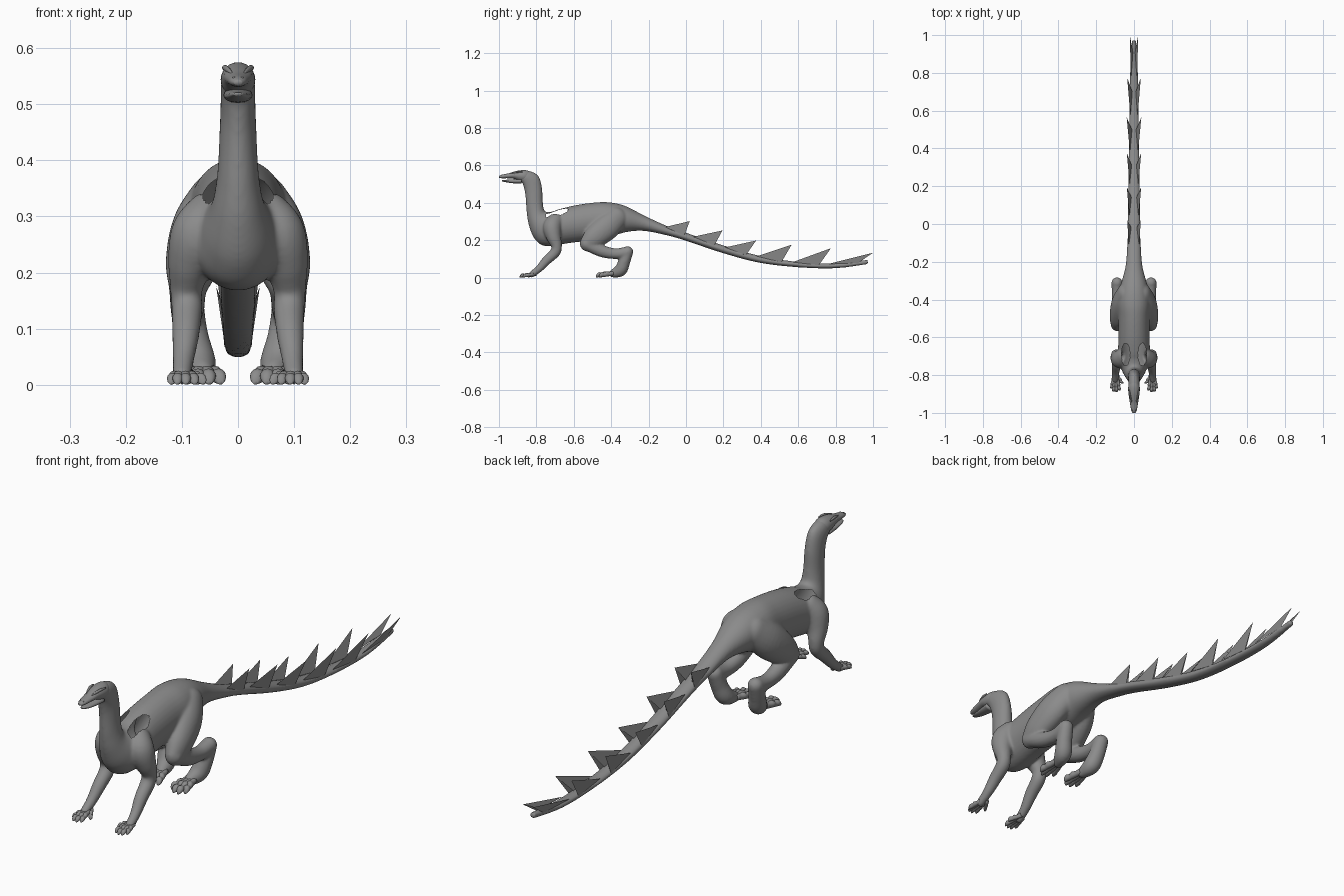
import bpy, bmesh, math
from mathutils import Matrix

if "Cube" in bpy.data.objects:
    bpy.data.objects.remove(bpy.data.objects["Cube"])

grey = bpy.data.materials.new("dark_grey")
grey.diffuse_color = (.26, .26, .26, 1)
grey.use_nodes = True
grey.node_tree.nodes["Principled BSDF"].inputs["Base Color"].default_value = grey.diffuse_color


def catmull(pts, steps):
    """Smooth interpolation through tuples of any length."""
    out = []
    n = len(pts)
    for i in range(n - 1):
        a, b, c, d = pts[max(i - 1, 0)], pts[i], pts[i + 1], pts[min(i + 2, n - 1)]
        for k in range(steps):
            t = k / steps
            out.append(tuple(
                0.5 * (2 * q + (r - p) * t + (2 * p - 5 * q + 4 * r - s) * t * t
                       + (3 * q - p - 3 * r + s) * t ** 3)
                for p, q, r, s in zip(a, b, c, d)))
    out.append(tuple(pts[-1]))
    return out


def loft(bm, rings, steps=4, sides=24):
    """Rings: top y, top z, bottom y, bottom z, half width, centre x."""
    rows = []
    for ty, tz, by, bz, hw, cx in catmull(rings, steps):
        row = []
        for k in range(sides):
            a = 2 * math.pi * k / sides
            u = math.sin(a)
            row.append(bm.verts.new((cx + hw * math.cos(a),
                                     (ty + by) / 2 + u * (ty - by) / 2,
                                     (tz + bz) / 2 + u * (tz - bz) / 2)))
        rows.append(row)
    faces = [bm.faces.new(rows[0]), bm.faces.new(rows[-1][::-1])]
    for r0, r1 in zip(rows, rows[1:]):
        for k in range(sides):
            j = (k + 1) % sides
            faces.append(bm.faces.new((r0[k], r1[k], r1[j], r0[j])))
    bmesh.ops.recalc_face_normals(bm, faces=faces)


def ball(bm, p, r, sub=3):
    m = Matrix.Translation(p) @ Matrix.Diagonal((*r, 1))
    bmesh.ops.create_icosphere(bm, subdivisions=sub, radius=1, matrix=m)


def limb(bm, pts, fx=1.0):
    """Mirrored pair of limbs swept from balls: x, y, z, radius."""
    for x, y, z, r in catmull(pts, 6):
        for s in (-1, 1):
            ball(bm, (s * x, y, z), (r * fx, r, r))


def finish(bm, name, smooth=True, mirror=False):
    me = bpy.data.meshes.new(name)
    bm.to_mesh(me)
    bm.free()
    me.materials.append(grey)
    ob = bpy.data.objects.new(name, me)
    bpy.context.collection.objects.link(ob)
    for p in me.polygons:
        p.use_smooth = smooth
    if mirror:
        ob.modifiers.new("Mirror", 'MIRROR').use_mirror_merge = False
    return ob


# Neck, torso and tail
spine = [
    (-.89, .565, -.885, .515, .026), (-.84, .57, -.872, .50, .03),
    (-.79, .545, -.862, .46, .031), (-.77, .48, -.857, .42, .033),
    (-.765, .40, -.852, .35, .037), (-.755, .355, -.84, .28, .047),
    (-.72, .352, -.81, .208, .066), (-.68, .365, -.75, .168, .084),
    (-.60, .385, -.62, .185, .083), (-.50, .40, -.50, .20, .083),
    (-.42, .403, -.40, .22, .086), (-.33, .385, -.32, .243, .071),
    (-.22, .33, -.23, .25, .045), (-.10, .275, -.12, .23, .036),
    (0, .24, -.01, .20, .033), (.2, .172, .19, .133, .031),
    (.4, .115, .39, .08, .028), (.6, .084, .6, .055, .025),
    (.8, .077, .8, .05, .021), (.97, .096, .975, .072, .012)]
bm = bmesh.new()
loft(bm, [r + (0,) for r in spine], 5, 32)

# Front legs
limb(bm, [(.052, -.70, .30, .044), (.07, -.715, .268, .05), (.085, -.708, .22, .04),
          (.092, -.692, .17, .029), (.091, -.70, .135, .028), (.093, -.745, .092, .025),
          (.097, -.785, .048, .02), (.10, -.825, .017, .017)])
# Hind legs: thigh, shin, ankle and foot
limb(bm, [(.045, -.375, .315, .062), (.067, -.425, .268, .07),
          (.083, -.485, .218, .061), (.09, -.525, .182, .043)], .76)
limb(bm, [(.09, -.53, .18, .036), (.09, -.45, .142, .033),
          (.09, -.38, .128, .029), (.09, -.316, .134, .032)], .95)
limb(bm, [(.09, -.312, .138, .03), (.084, -.33, .085, .032),
          (.073, -.35, .04, .034), (.063, -.39, .022, .022)])

body = finish(bm, "body_and_legs")
bpy.context.view_layer.objects.active = body
body.select_set(True)
rm = body.modifiers.new("Merge", 'REMESH')
rm.mode = 'VOXEL'
rm.voxel_size = .005
rm.use_smooth_shade = True
sm = body.modifiers.new("Soften", 'SMOOTH')
sm.factor = .5
sm.iterations = 10
for name in ("Merge", "Soften"):
    bpy.ops.object.modifier_apply(modifier=name)

# Openings on the shoulders
bm = bmesh.new()
bm.from_mesh(body.data)
hole = []
for f in bm.faces:
    c = f.calc_center_median()
    d = ((abs(c.x) - .044) / .022) ** 2 + ((c.y + .69) / .06) ** 2
    if d < 1 and c.z > .28 and f.normal.z > 0:
        hole.append(f)
bmesh.ops.delete(bm, geom=hole, context='FACES')
bm.to_mesh(body.data)
bm.free()
for p in body.data.polygons:
    p.use_smooth = True
if not body.data.materials:
    body.data.materials.append(grey)

# Skull with upper jaw
bm = bmesh.new()
loft(bm, [(-1.0, .543, -1.0, .534, .007, 0), (-.985, .55, -.985, .531, .015, 0),
          (-.95, .557, -.95, .531, .021, 0), (-.92, .566, -.92, .528, .026, 0),
          (-.89, .573, -.89, .516, .03, 0), (-.855, .574, -.865, .51, .03, 0),
          (-.825, .562, -.845, .50, .02, 0)])
finish(bm, "skull")

# Lower jaw
bm = bmesh.new()
loft(bm, [(-.985, .521, -.985, .515, .008, 0), (-.96, .523, -.96, .509, .016, 0),
          (-.92, .526, -.92, .504, .022, 0), (-.88, .53, -.88, .502, .026, 0)])
finish(bm, "lower_jaw")

# Eyes, slanted brows and nostrils
bm = bmesh.new()
ball(bm, (.0215, -.918, .552), (.004, .007, .004), 2)
loft(bm, [(-.945, .557, -.945, .553, .002, .011), (-.925, .565, -.925, .556, .004, .017),
          (-.90, .57, -.90, .56, .005, .023), (-.875, .567, -.875, .561, .002, .026)], 3, 10)
ball(bm, (.007, -.984, .547), (.003, .006, .003), 2)
finish(bm, "eyes_and_brows", mirror=True)


def digits(name, roots, tips, zr, rad):
    """A fan of knuckled toes with tapered claws."""
    bm = bmesh.new()
    for (x0, y0), (x1, y1) in zip(roots, tips):
        rings = []
        for t, k in ((0, 1), (.3, .85), (.5, 1.05), (.65, .8), (.82, 1), (.95, .7), (1, .3)):
            x, y, r = x0 + (x1 - x0) * t, y0 + (y1 - y0) * t, rad * k
            z = r + zr * (1 - t)
            rings.append((y, z + r, y, z - r, r, x))
        loft(bm, rings, 2, 12)
    finish(bm, name, mirror=True)


# Fingers and toes
digits("front_fingers",
       [(.088, -.815), (.095, -.82), (.104, -.82), (.108, -.815), (.088, -.80)],
       [(.077, -.882), (.093, -.89), (.108, -.888), (.119, -.872), (.062, -.845)], .009, .0098)
digits("hind_toes",
       [(.052, -.385), (.06, -.39), (.068, -.39), (.076, -.385)],
       [(.031, -.462), (.051, -.482), (.072, -.482), (.091, -.465)], .011, .0135)


def tail_at(y):
    """Top height, middle height and half width of the tail."""
    for a, b in zip(spine[12:], spine[13:]):
        if a[0] <= y <= b[0]:
            t = (y - a[0]) / (b[0] - a[0])
            g = [p + (q - p) * t for p, q in zip(a, b)]
            return g[1], (g[1] + g[3]) / 2, g[4]


# Paired tail spikes: base start, base end, tip x, y, z
bm = bmesh.new()
for y0, y1, tx, ty, tz in ((-.11, -.01, .036, .02, .302), (.04, .15, .038, .195, .252),
                           (.21, .32, .038, .375, .198), (.38, .51, .039, .565, .176),
                           (.57, .71, .036, .775, .157), (.76, .92, .022, 1.0, .133)):
    t0, m0, w0 = tail_at(y0)
    t1, m1, w1 = tail_at(y1)
    front = bm.verts.new((w0 * .75, y0, (t0 * 2 + m0) / 3 - .001))
    outer = bm.verts.new((w1 * .96, y1, m1))
    inner = bm.verts.new((w1 * .4, y1 - .01, t1 - .004))
    mid = bm.verts.new((w1 * .6, y1 - .03, (t1 + m1) / 2))
    tip = bm.verts.new((tx, ty, tz))
    fs = [bm.faces.new(v) for v in ((front, outer, tip), (front, tip, inner),
                                    (outer, mid, tip), (mid, inner, tip),
                                    (front, mid, outer), (front, inner, mid))]
    bmesh.ops.recalc_face_normals(bm, faces=fs)
finish(bm, "tail_spikes", smooth=False, mirror=True)
